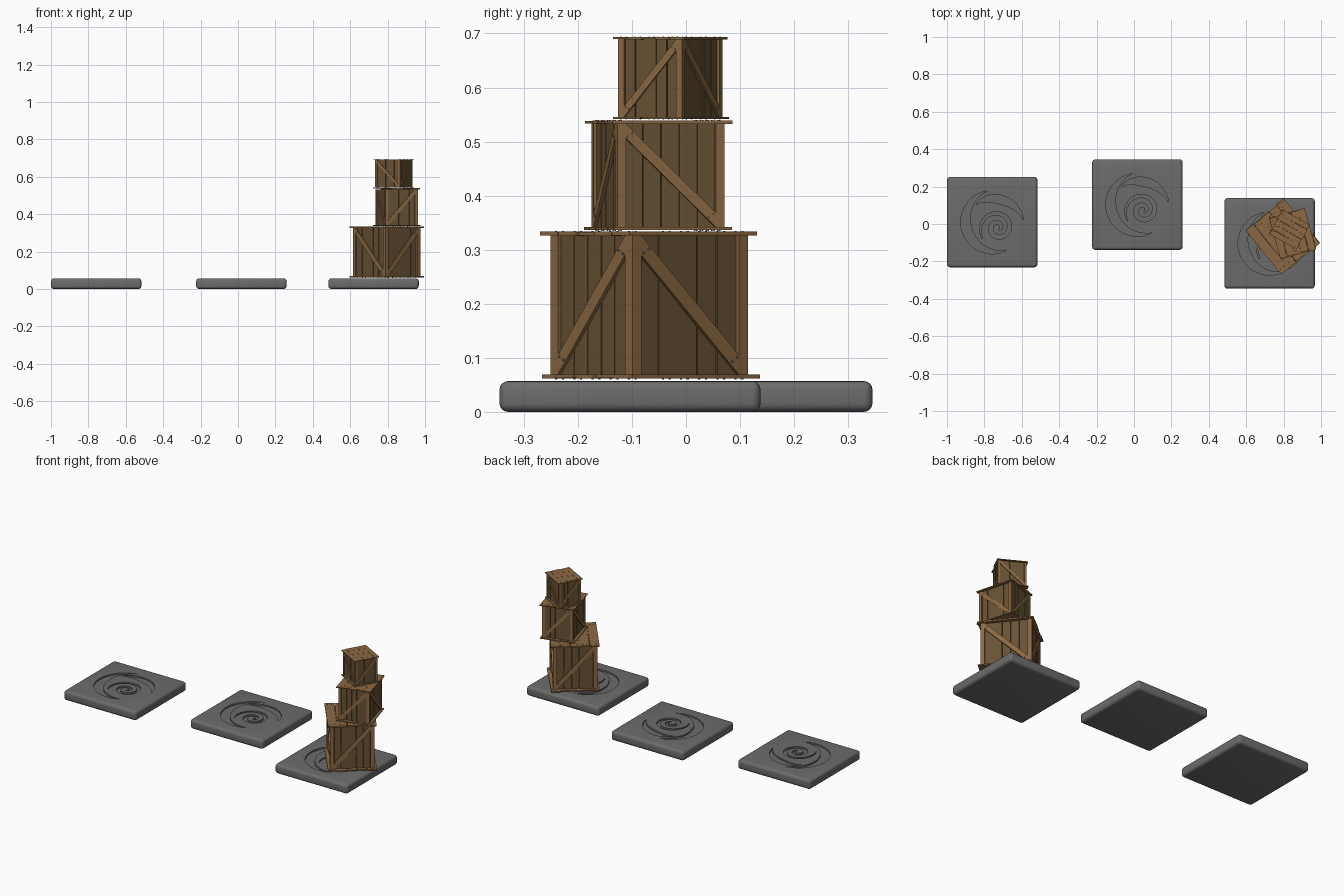
import bpy, bmesh, math, random
from mathutils import Matrix, Vector

if "Cube" in bpy.data.objects:
    bpy.data.objects.remove(bpy.data.objects["Cube"])

random.seed(4)


def material(name, rgb):
    m = bpy.data.materials.new(name)
    m.diffuse_color = (*rgb, 1)
    m.use_nodes = True
    m.node_tree.nodes["Principled BSDF"].inputs["Base Color"].default_value = m.diffuse_color
    return m


STONE = material("stone", (0.15, 0.15, 0.15))
LIGHT = material("light_wood", (0.26, 0.14, 0.055))
DARK = material("dark_wood", (0.14, 0.085, 0.035))
METAL = material("nail_metal", (0.2, 0.2, 0.2))


def add_object(name, bm, mat=None):
    bmesh.ops.recalc_face_normals(bm, faces=bm.faces)
    me = bpy.data.meshes.new(name)
    bm.to_mesh(me)
    bm.free()
    if mat:
        me.materials.append(mat)
    ob = bpy.data.objects.new(name, me)
    bpy.context.collection.objects.link(ob)
    return ob


def box(bm, size, center, m=Matrix(), rise=0.0, spin=0.0):
    """Box placed through m; rise slants it along x to make a brace."""
    rot = Matrix.Rotation(spin, 4, 'Z')
    verts = bmesh.ops.create_cube(bm, size=1)["verts"]
    for v in verts:
        p = Vector((v.co.x * size[0], v.co.y * size[1], v.co.z * size[2] + v.co.x * rise))
        v.co = m @ (rot @ p + Vector(center))


def nail(bm, pos, m=Matrix(), tilt=0.0):
    place = m @ Matrix.Translation(pos) @ Matrix.Rotation(tilt, 4, 'X')
    bmesh.ops.create_cone(bm, cap_ends=True, segments=8, radius1=0.0026,
                          radius2=0.0018, depth=0.004, matrix=place)


# ---- stone tiles with carved swirl ----
SIDE, THICK, DEPTH = 0.483, 0.057, 0.009


def swirl_cutter(center, a0, a1, r0, r1, width, taper, steps, ease=1.0):
    """Curved stroke, outer radius r0 to r1, thinning towards the ends."""
    bm = bmesh.new()
    rows = []
    for i in range(steps + 1):
        t = i / steps
        a = math.radians(a0 + (a1 - a0) * t)
        r = r0 + (r1 - r0) * t ** ease
        w = width * max(0.04, math.sin(math.pi * t) ** taper)
        rows.append([bm.verts.new((center[0] + q * math.cos(a), center[1] + q * math.sin(a),
                                   THICK - DEPTH)) for q in (r, r - w)])
    for (a, b), (c, d) in zip(rows, rows[1:]):
        bm.faces.new((a, b, d, c))
    ext = bmesh.ops.extrude_face_region(bm, geom=bm.faces[:])
    top = [g for g in ext["geom"] if isinstance(g, bmesh.types.BMVert)]
    bmesh.ops.translate(bm, verts=top, vec=(0, 0, 0.03))
    ob = add_object("swirl_cutter", bm)
    ob.hide_render = True
    return ob


bm = bmesh.new()
box(bm, (SIDE, SIDE, THICK), (0, 0, THICK / 2))
bmesh.ops.bevel(bm, geom=bm.edges[:], offset=0.016, segments=4, profile=0.5, affect='EDGES')
tile = add_object("stone_tile_left", bm, STONE)
cutters = [
    swirl_cutter((0, 0), 100, 297, 0.168, 0.170, 0.055, 1.0, 40),
    swirl_cutter((0, 0), 132, 4, 0.128, 0.168, 0.048, 1.0, 32, 0.7),
    swirl_cutter((0.03, -0.03), 215, -430, 0.102, 0.016, 0.024, 0.5, 72),
]
for c in cutters:
    mod = tile.modifiers.new("carve", 'BOOLEAN')
    mod.operation, mod.solver, mod.object = 'DIFFERENCE', 'EXACT', c
deps = bpy.context.evaluated_depsgraph_get()
carved = bpy.data.meshes.new_from_object(tile.evaluated_get(deps))
tile.modifiers.clear()
tile.data = carved
for c in cutters:
    bpy.data.objects.remove(c)
if not carved.materials:
    carved.materials.append(STONE)
bpy.context.view_layer.objects.active = tile
tile.select_set(True)
bpy.ops.object.shade_smooth_by_angle(angle=math.radians(30))
tile.location = (-0.758, 0.01, 0)
for name, x, y in (("stone_tile_middle", 0.018, 0.1035), ("stone_tile_right", 0.725, -0.1035)):
    ob = tile.copy()
    ob.name = name
    ob.location = (x, y, 0)
    bpy.context.collection.objects.link(ob)

# ---- stacked wooden crates ----
W, D, Z0, Z1 = 0.241, 0.276, 0.009, 0.266
POST, OVER = 0.022, 0.013


def crate(label, loc, angle, scale):
    frame, planks, lids, nails = (bmesh.new() for _ in range(4))
    h, zc = Z1 - Z0, (Z0 + Z1) / 2
    # corner posts
    for sx in (-1, 1):
        for sy in (-1, 1):
            box(frame, (POST, POST, h), (sx * (W - POST) / 2, sy * (D - POST) / 2, zc))
    # four sides: upright planks, slanted brace and its nails
    for k in range(4):
        m = Matrix.Rotation(k * math.pi / 2, 4, 'Z')
        w, d = (W, D) if k % 2 == 0 else (D, W)
        inner = w - 2 * POST
        face = -d / 2
        n = 5
        step = inner / n
        for i in range(n):
            x = -inner / 2 + (i + 0.5) * step
            box(planks, (step - random.uniform(0.001, 0.003), 0.009, h),
                (x, face + 0.0125 + random.uniform(-0.001, 0.001), zc), m)
        s = 1 if k % 2 == 0 else -1
        tall = 0.036
        rise = s * (h - tall)
        box(frame, (inner, 0.009, tall), (0, face + 0.0045, zc), m, rise)
        for e in (-1, 1):
            for off in (-0.006, 0.006):
                x = e * (inner / 2 - 0.011) + off
                nail(nails, (x, face - 0.001, zc + rise * x / inner - s * off * 1.6), m, math.pi / 2)
    # uneven lid and base planks
    for z, out in ((Z1 + 0.0035, 1), (Z0 - 0.0035, -1)):
        n = 5
        step = (W + 2 * OVER) / n
        for i in range(n):
            x = -W / 2 - OVER + (i + 0.5) * step
            length = D + 2 * OVER + random.uniform(-0.006, 0.008)
            y = random.uniform(-0.004, 0.004)
            box(lids, (step - 0.0015, length, 0.007 + random.uniform(-0.0005, 0.001)),
                (x, y, z), spin=random.uniform(-0.015, 0.015))
            for e in (-1, 1):
                for off in (-0.01, 0.01):
                    nail(nails, (x + off, e * (D / 2 - 0.011), z + out * 0.0035), tilt=0 if out > 0 else math.pi)
    for part, b, mat in (("frame", frame, LIGHT), ("side_planks", planks, DARK),
                         ("lid_and_base", lids, LIGHT), ("nails", nails, METAL)):
        ob = add_object(f"{label}_crate_{part}", b, mat)
        ob.location = loc
        ob.rotation_euler.z = math.radians(angle)
        ob.scale = (scale,) * 3


crate("large", (0.795, -0.068, 0.060), 39, 1.0)
crate("medium", (0.848, -0.052, 0.335), 15.5, 0.745)
crate("small", (0.832, -0.029, 0.5405), 61, 0.56)
